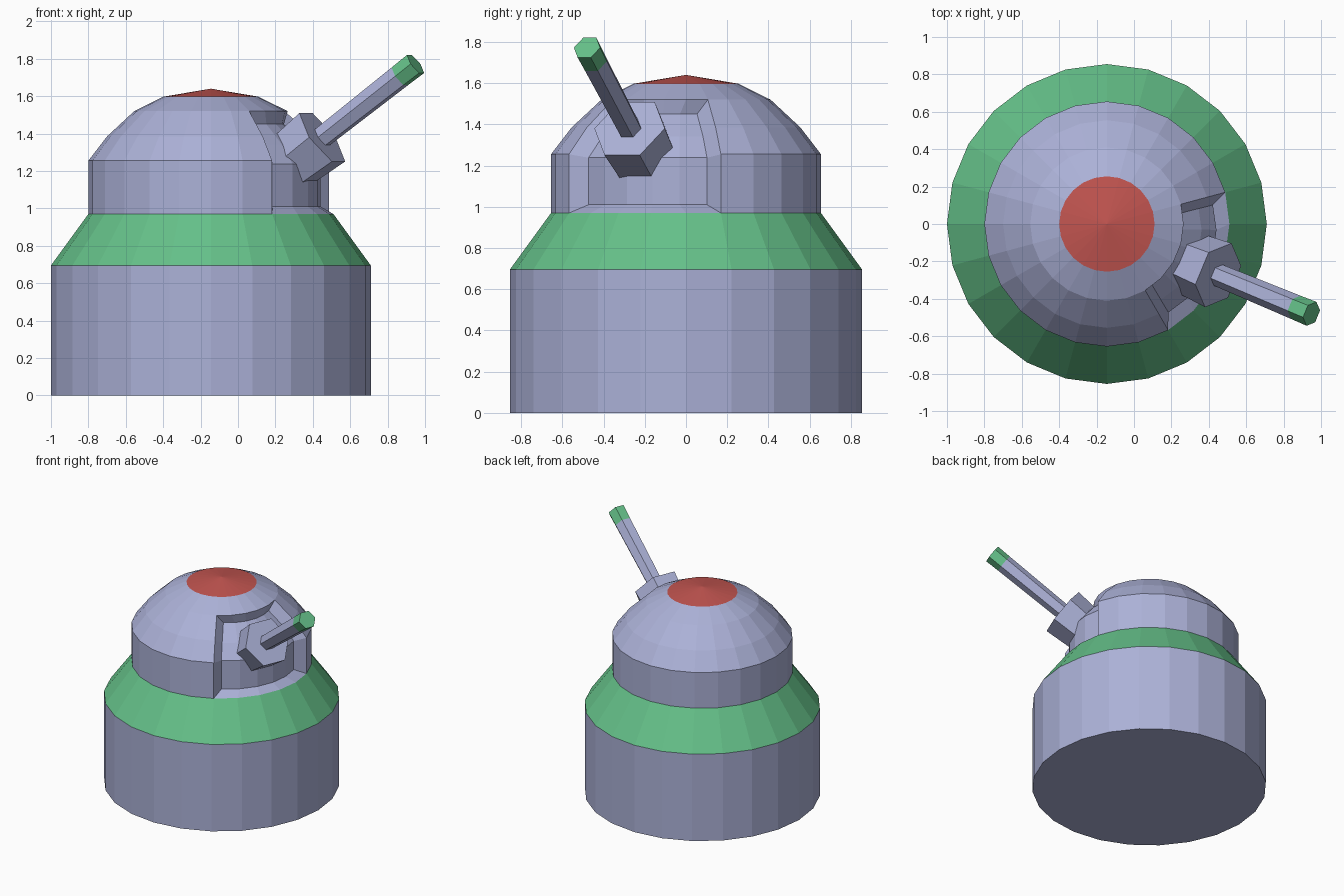
import bpy, bmesh, math
from mathutils import Vector

if "Cube" in bpy.data.objects:
    bpy.data.objects.remove(bpy.data.objects["Cube"])

def material(name, rgb):
    m = bpy.data.materials.new(name)
    m.diffuse_color = (*rgb, 1)
    m.use_nodes = True
    m.node_tree.nodes["Principled BSDF"].inputs["Base Color"].default_value = m.diffuse_color
    return m

grey = material("blue_grey", (0.41, 0.44, 0.68))
green = material("green", (0.13, 0.53, 0.25))
red = material("red", (0.54, 0.09, 0.08))

AXIS_X = -0.145                      # turret axis
A = math.radians(-22.5)              # heading of the gun
U = Vector((math.cos(A), math.sin(A), 0))
V = Vector((-math.sin(A), math.cos(A), 0))
Z = Vector((0, 0, 1))
O = Vector((AXIS_X, 0, 0))

def finish(bm, name, mats):
    bmesh.ops.recalc_face_normals(bm, faces=bm.faces[:])
    me = bpy.data.meshes.new(name)
    bm.to_mesh(me)
    bm.free()
    for m in mats:
        me.materials.append(m)
    ob = bpy.data.objects.new(name, me)
    bpy.context.collection.objects.link(ob)
    return ob

# Turret body: 24-sided lathe with a sunken gun port
N = 24
profile = [(0.855, 0), (0.855, 0.695), (0.655, 0.97), (0.655, 1.255),
           (0.555, 1.385), (0.41, 1.52), (0.255, 1.597)]
bm = bmesh.new()
rings = [[bm.verts.new((AXIS_X + r * math.cos(math.tau * i / N),
                        r * math.sin(math.tau * i / N), z)) for i in range(N)]
         for r, z in profile]
bm.faces.new(rings[0])
apex = bm.verts.new((AXIS_X, 0, 1.64))
PORT_RINGS, PORT_SEGS = (2, 3, 4), range(-4, 1)
inner = {}

def sunk(k, i):
    """Recessed copy of a body vertex: shrunk and pushed inward."""
    if (k, i) not in inner:
        d = rings[k][i % N].co - O
        p = O + U * (0.8 * d.dot(U) + 0.069) + V * (0.78 * d.dot(V))
        p.z = 1.17 + 0.8 * (d.z - 1.17)
        inner[k, i] = bm.verts.new(p)
    return inner[k, i]

for k in range(len(rings) - 1):
    for s in range(-12, 12):
        if k in PORT_RINGS and s in PORT_SEGS:
            bm.faces.new((sunk(k, s), sunk(k, s + 1), sunk(k + 1, s + 1), sunk(k + 1, s)))
        else:
            f = bm.faces.new((rings[k][s % N], rings[k][(s + 1) % N],
                              rings[k + 1][(s + 1) % N], rings[k + 1][s % N]))
            f.material_index = 1 if k == 1 else 0
# Port walls
def wall(a, b):
    bm.faces.new((rings[a[0]][a[1] % N], rings[b[0]][b[1] % N], sunk(*b), sunk(*a)))

for s in PORT_SEGS:
    wall((2, s), (2, s + 1))
    wall((5, s), (5, s + 1))
for k in PORT_RINGS:
    wall((k, -4), (k + 1, -4))
    wall((k, 1), (k + 1, 1))
# Red cap
for i in range(N):
    f = bm.faces.new((rings[-1][i], rings[-1][(i + 1) % N], apex))
    f.material_index = 2
finish(bm, "turret_body", [grey, green, red])

# Gun parts: hexagonal tubes along the tilted barrel axis
E = math.radians(36)
D = U * math.cos(E) + Z * math.sin(E)
UP = -U * math.sin(E) + Z * math.cos(E)
MOUNT = O + U * 0.655 - V * 0.025 + Z * 1.38     # centre of the mount's front

def hex_tube(name, stations, mats, tip_from=99):
    bm = bmesh.new()
    rs = [[bm.verts.new(MOUNT + D * t + (V * math.cos(math.pi * i / 3)
                        + UP * math.sin(math.pi * i / 3)) * r) for i in range(6)]
          for t, r in stations]
    bm.faces.new(rs[0])
    end = bm.faces.new(rs[-1])
    end.material_index = 1 if tip_from < 99 else 0
    for k in range(len(rs) - 1):
        for i in range(6):
            j = (i + 1) % 6
            f = bm.faces.new((rs[k][i], rs[k][j], rs[k + 1][j], rs[k + 1][i]))
            f.material_index = 1 if k >= tip_from else 0
    return finish(bm, name, mats)

hex_tube("gun_mount", [(-0.28, 0.165), (0, 0.185)], [grey])
hex_tube("gun_barrel", [(-0.05, 0.06), (0.555, 0.067), (0.667, 0.069)], [grey, green], tip_from=1)
